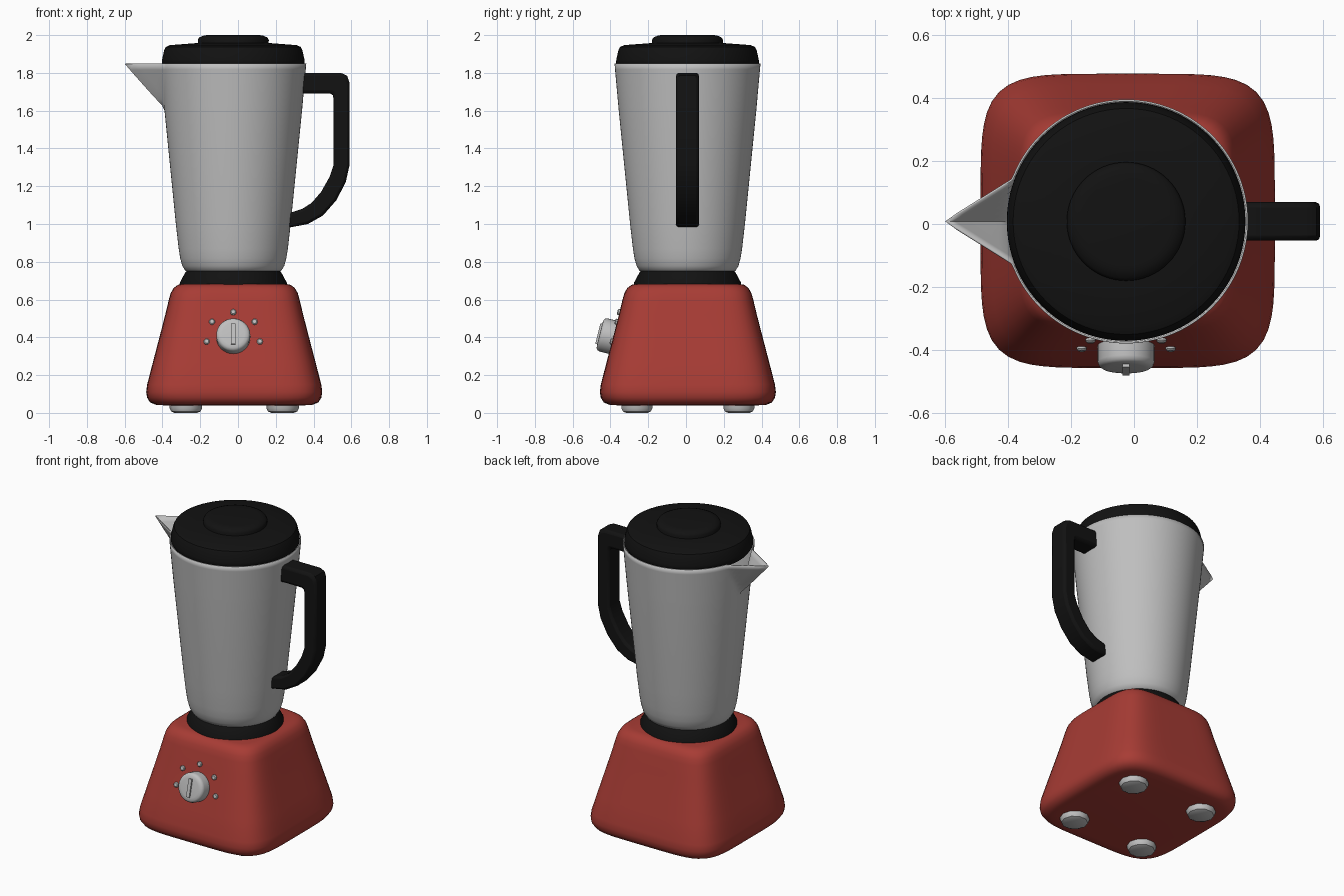
import bpy, bmesh, math
from mathutils import Matrix, Vector

if "Cube" in bpy.data.objects:
    bpy.data.objects.remove(bpy.data.objects["Cube"])

CX, CY = -0.025, 0.008          # vertical axis of the blender


def material(name, rgb):
    m = bpy.data.materials.new(name)
    m.diffuse_color = (*rgb, 1)
    m.use_nodes = True
    m.node_tree.nodes["Principled BSDF"].inputs["Base Color"].default_value = m.diffuse_color
    return m


RED = material("red enamel", (0.39, 0.045, 0.035))
GREY = material("light grey metal", (0.52, 0.52, 0.52))
BLACK = material("black plastic", (0.006, 0.006, 0.006))


def loft(name, rings, mat, matrix=Matrix(), cap_end=True, angle=40):
    """Skin a list of equal-length point rings into one object."""
    bm = bmesh.new()
    loops = [[bm.verts.new(matrix @ Vector(p)) for p in ring] for ring in rings]
    n = len(loops[0])
    for a, b in zip(loops, loops[1:]):
        for i in range(n):
            j = (i + 1) % n
            bm.faces.new((a[i], a[j], b[j], b[i]))
    bm.faces.new(loops[0][::-1])
    if cap_end:
        bm.faces.new(loops[-1])
    bmesh.ops.recalc_face_normals(bm, faces=bm.faces)
    me = bpy.data.meshes.new(name)
    bm.to_mesh(me)
    bm.free()
    me.materials.append(mat)
    ob = bpy.data.objects.new(name, me)
    bpy.context.collection.objects.link(ob)
    bpy.ops.object.select_all(action='DESELECT')
    ob.select_set(True)
    bpy.context.view_layer.objects.active = ob
    bpy.ops.object.shade_smooth_by_angle(angle=math.radians(angle))
    return ob


def lathe(name, profile, mat, matrix, seg=64, shape=lambda r, t, z: r, **kw):
    """Revolve (radius, z) points; shape() may change the radius by angle."""
    rings = []
    for r, z in profile:
        ring = []
        for i in range(seg):
            t = math.tau * i / seg
            q = shape(r, t, z)
            ring.append((q * math.cos(t), q * math.sin(t), z))
        rings.append(ring)
    return loft(name, rings, mat, matrix, **kw)


axis = Matrix.Translation((CX, CY, 0))


# Motor base: tapered rounded square
def squircle(w, t, z, n=5.2):
    return w / (abs(math.cos(t)) ** n + abs(math.sin(t)) ** n) ** (1 / n)


base = [(0.37, 0.04), (0.415, 0.043), (0.445, 0.055), (0.461, 0.08), (0.466, 0.11),
        (0.461, 0.15), (0.43, 0.27), (0.396, 0.4), (0.365, 0.52), (0.346, 0.6),
        (0.336, 0.635), (0.32, 0.662), (0.298, 0.678), (0.27, 0.683)]
lathe("motor_base", base, RED, Matrix.Translation((-0.02, 0.01, 0)), seg=96, shape=squircle)

# Four feet
for sx in (-1, 1):
    for sy in (-1, 1):
        lathe(f"foot_{sx}_{sy}", [(0.06, 0), (0.078, 0.008), (0.086, 0.025), (0.086, 0.06)],
              GREY, Matrix.Translation((-0.02 + sx * 0.256, 0.01 + sy * 0.27, 0)), seg=10)

# Collar between base and jar
lathe("collar", [(0.285, 0.67), (0.283, 0.69), (0.255, 0.742), (0.245, 0.755)], BLACK, axis)


# Jar with a pouring spout on the left side
def spout(r, t, z):
    g = min(max((z - 1.62) / 0.23, 0), 1)
    reach = r + 0.188 * g ** 0.95
    d = abs(t - math.pi)
    if d > 0.6:
        return r
    return max(r, reach / (math.cos(d) + 1.6 * math.sin(d)))


jar = [(0.235, 0.75), (0.25, 0.757), (0.264, 0.78), (0.275, 0.82), (0.283, 0.87),
       (0.298, 1.0), (0.33, 1.32), (0.358, 1.6)]
jar += [(0.358 + 0.0225 * k / 8, 1.6 + 0.25 * k / 8) for k in range(1, 9)]
ob = lathe("jar", jar, GREY, axis, seg=144, shape=spout, cap_end=False)
wall = ob.modifiers.new("wall", 'SOLIDIFY')
wall.thickness = 0.006
wall.offset = -1

# Lid with a raised centre cap
lathe("lid", [(0.365, 1.83), (0.378, 1.85), (0.377, 1.87), (0.366, 1.92), (0.358, 1.937),
              (0.335, 1.947), (0.19, 1.958)], BLACK, axis, seg=80)
lathe("lid_cap", [(0.187, 1.945), (0.188, 1.975), (0.18, 1.988), (0.158, 1.997), (0.14, 2.0)],
      BLACK, axis)

# Handle: outer and inner outline in the xz plane
outline = [((0.31, 1.80), (0.31, 1.69)), ((0.545, 1.80), (0.49, 1.69)),
           ((0.578, 1.785), (0.502, 1.682)), ((0.59, 1.75), (0.505, 1.665)),
           ((0.59, 1.31), (0.505, 1.31)), ((0.57, 1.22), (0.485, 1.25)),
           ((0.52, 1.125), (0.44, 1.17)), ((0.45, 1.045), (0.39, 1.112)),
           ((0.37, 1.0), (0.34, 1.08)), ((0.266, 0.98), (0.266, 1.056))]
hw = 0.061
rings = [[(o[0], CY - hw, o[1]), (o[0], CY + hw, o[1]),
          (i[0], CY + hw, i[1]), (i[0], CY - hw, i[1])] for o, i in outline]
handle = loft("handle", rings, BLACK)
bev = handle.modifiers.new("round", 'BEVEL')
bev.width = 0.016
bev.segments = 2
bev.limit_method = 'ANGLE'
bev.angle_limit = math.radians(50)

# Speed knob, pointer ridge and marks on the sloping front
front = Matrix.Translation((CX, -0.386, 0.4)) @ Matrix.Rotation(math.radians(76), 4, 'X')
lathe("speed_knob", [(0.09, -0.02), (0.09, 0.052), (0.086, 0.064), (0.076, 0.071), (0.06, 0.073)],
      GREY, front, seg=32)
loft("knob_pointer", [[(-0.011, -0.056, z), (0.011, -0.056, z), (0.011, 0.056, z), (-0.011, 0.056, z)]
                      for z in (0.06, 0.083)], GREY, front)
for k, deg in enumerate((190, 142, 90, 38, -10)):
    a = math.radians(deg)
    spot = front @ Matrix.Translation((0.143 * math.cos(a), 0.137 * math.sin(a), 0))
    lathe(f"speed_mark_{k}", [(0.016, -0.01), (0.016, 0.006), (0.011, 0.011)], GREY, spot, seg=12)
